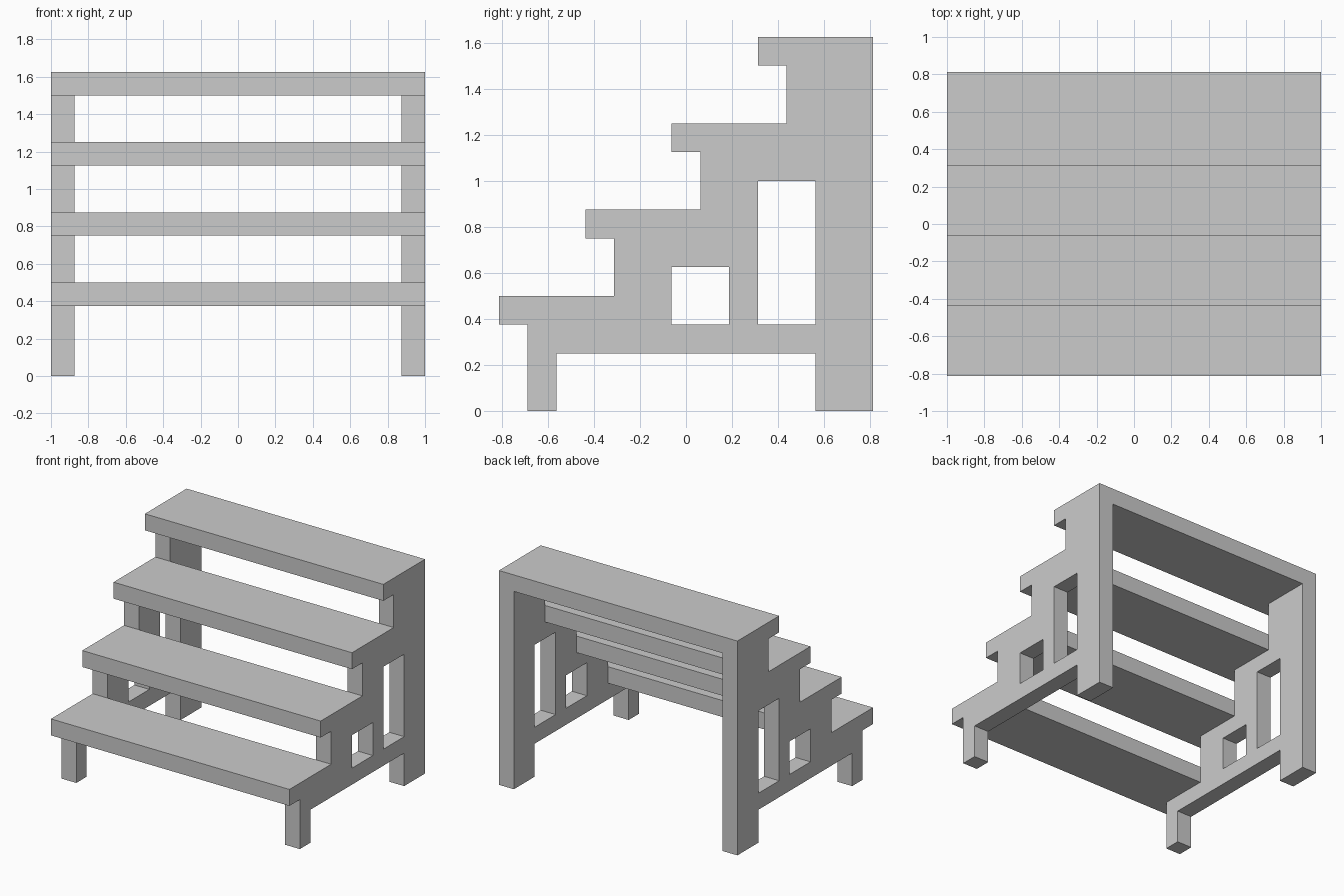
import bpy, bmesh
from mathutils import Matrix

if "Cube" in bpy.data.objects:
    bpy.data.objects.remove(bpy.data.objects["Cube"])

U = 0.0625            # design grid unit
THICK = 2 * U         # thickness of treads and side panels


def link(name, mesh):
    obj = bpy.data.objects.new(name, mesh)
    bpy.context.collection.objects.link(obj)
    return obj


def box(name, lo, hi):
    bm = bmesh.new()
    size = [b - a for a, b in zip(lo, hi)]
    mid = [(a + b) / 2 for a, b in zip(lo, hi)]
    bmesh.ops.create_cube(bm, size=1, matrix=Matrix.Translation(mid) @ Matrix.Diagonal((*size, 1)))
    mesh = bpy.data.meshes.new(name)
    bm.to_mesh(mesh)
    bm.free()
    return link(name, mesh)


def panel_mesh(name, loops):
    """Extrude closed (y, z) outlines along x; inner outlines become holes."""
    curve = bpy.data.curves.new(name, 'CURVE')
    curve.dimensions = '2D'
    curve.fill_mode = 'BOTH'
    curve.extrude = THICK / 2
    for pts in loops:
        s = curve.splines.new('POLY')
        s.points.add(len(pts) - 1)
        for p, (y, z) in zip(s.points, pts):
            p.co = (y * U, z * U, 0, 1)
        s.use_cyclic_u = True
    tmp = link(name + "_outline", curve)
    deps = bpy.context.evaluated_depsgraph_get()
    mesh = bpy.data.meshes.new_from_object(tmp.evaluated_get(deps))
    bpy.data.objects.remove(tmp)
    # local x, y, z become world y, z, x
    mesh.transform(Matrix(((0, 0, 1, 0), (1, 0, 0, 0), (0, 1, 0, 0), (0, 0, 0, 1))))
    bm = bmesh.new()
    bm.from_mesh(mesh)
    bmesh.ops.remove_doubles(bm, verts=bm.verts, dist=1e-4)
    bmesh.ops.recalc_face_normals(bm, faces=bm.faces)
    for f in bm.faces:
        f.smooth = False
    bm.to_mesh(mesh)
    bm.free()
    return mesh


def rect(y0, z0, y1, z1):
    return [(y0, z0), (y1, z0), (y1, z1), (y0, z1)]


# Four overhanging treads
for i in range(4):
    y, z = (-13 + 6 * i) * U, (6 + 6 * i) * U
    box(f"tread_{i + 1}", (-1, y, z), (1, y + 8 * U, z + THICK))

# Stepped side panels with legs and two window openings
outline = [(-11, 0), (-11, 6), (-5, 6), (-5, 12), (1, 12), (1, 18), (7, 18), (7, 24),
           (13, 24), (13, 0), (9, 0), (9, 4), (-9, 4), (-9, 0)]
side = panel_mesh("side_panel", [outline, rect(-1, 6, 3, 10), rect(5, 6, 9, 16)])
for name, sx in (("side_panel_left", -1), ("side_panel_right", 1)):
    link(name, side).location.x = sx * (1 - THICK / 2)
